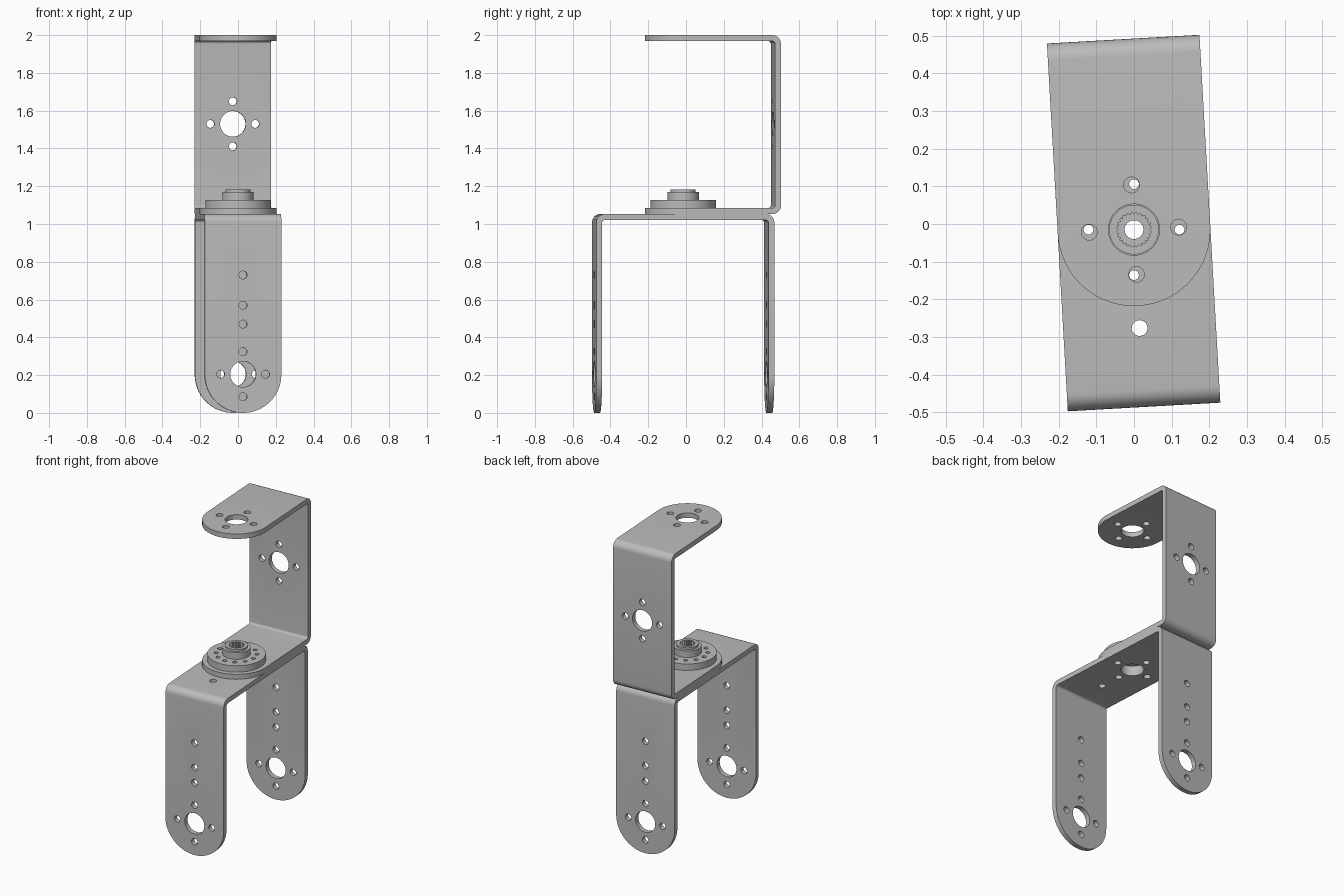
import bpy, bmesh, math
from math import sin, cos, pi
from mathutils import Vector, Matrix

cube = bpy.data.objects.get("Cube")
if cube:
    bpy.data.objects.remove(cube)

HALF_W = 0.203           # half the bracket width, also the tip radius
RING = 0.119             # distance of small holes from a large hole
PIVOT = Matrix.Translation((0, -0.015, 0))
TURN = PIVOT @ Matrix.Rotation(math.radians(3.25), 4, 'Z')

metal = bpy.data.materials.new("grey metal")
metal.use_nodes = True
grey = (0.5, 0.5, 0.5, 1)
metal.diffuse_color = grey
metal.node_tree.nodes["Principled BSDF"].inputs["Base Color"].default_value = grey


def make_object(name, bm):
    bmesh.ops.recalc_face_normals(bm, faces=bm.faces)
    mesh = bpy.data.meshes.new(name)
    bm.to_mesh(mesh)
    bm.free()
    obj = bpy.data.objects.new(name, mesh)
    bpy.context.scene.collection.objects.link(obj)
    return obj


def add_prism(bm, points, vector):
    """Extrude a closed outline of 3D points."""
    face = bm.faces.new([bm.verts.new(p) for p in points])
    out = bmesh.ops.extrude_face_region(bm, geom=[face], use_keep_orig=True)
    verts = [g for g in out["geom"] if isinstance(g, bmesh.types.BMVert)]
    bmesh.ops.translate(bm, verts=verts, vec=vector)


def add_hole(bm, centre, axis, radius, depth, sides=40):
    turn = Vector((0, 0, 1)).rotation_difference(Vector(axis)).to_matrix().to_4x4()
    bmesh.ops.create_cone(bm, cap_ends=True, segments=sides, radius1=radius,
                          radius2=radius, depth=depth,
                          matrix=Matrix.Translation(centre) @ turn)


def boolean(obj, cutter, operation):
    """Apply a boolean and discard the cutter."""
    cutter.hide_render = True
    mod = obj.modifiers.new("cut", 'BOOLEAN')
    mod.operation, mod.object, mod.solver = operation, cutter, 'EXACT'
    graph = bpy.context.evaluated_depsgraph_get()
    mesh = bpy.data.meshes.new_from_object(obj.evaluated_get(graph))
    obj.modifiers.clear()
    obj.data = mesh
    bpy.data.objects.remove(cutter)


def finish(obj, matrix):
    obj.data.materials.clear()
    obj.data.materials.append(metal)
    obj.data.shade_smooth()
    obj.data.set_sharp_from_angle(angle=math.radians(30))
    obj.data.transform(matrix)


def fillet(corners):
    """Round the square corners of a (y, z, radius) outline."""
    result = []
    for i, (y, z, r) in enumerate(corners):
        p = Vector((y, z))
        if r == 0:
            result.append(p)
            continue
        a = (Vector(corners[i - 1][:2]) - p).normalized()
        b = (Vector(corners[(i + 1) % len(corners)][:2]) - p).normalized()
        centre = p + r * (a + b)
        for k in range(9):
            t = k * pi / 16
            result.append(centre - r * (b * cos(t) + a * sin(t)))
    return result


def bracket(name, corners, to_3d, length, tip_depth, add_holes):
    """Bent strip, trimmed to a round-ended outline and drilled."""
    bm = bmesh.new()
    add_prism(bm, [(-0.25, p.x, p.y) for p in fillet(corners)], (0.5, 0, 0))
    obj = make_object(name, bm)
    arc = [pi + pi * k / 48 for k in range(49)]
    outline = [(HALF_W * cos(t), HALF_W * sin(t)) for t in arc]
    outline += [(HALF_W, length), (-HALF_W, length)]
    bm = bmesh.new()
    add_prism(bm, [to_3d(u, v) for u, v in outline], tip_depth)
    boolean(obj, make_object("trim", bm), 'INTERSECT')
    bm = bmesh.new()
    add_holes(bm)
    boolean(obj, make_object("drills", bm), 'DIFFERENCE')
    finish(obj, TURN)


def hole_group(bm, centre, axis, side, depth):
    """One large hole with four small ones around it."""
    add_hole(bm, centre, axis, 0.068, depth, 48)
    for direction in (Vector((1, 0, 0)), Vector(side)):
        for s in (-1, 1):
            add_hole(bm, Vector(centre) + direction * s * RING, axis, 0.021, depth, 24)


def lower_holes(bm):
    hole_group(bm, (0, 0, 0.205), (0, 1, 0), (0, 0, 1), 1.2)
    for z in (0.47, 0.57, 0.73):
        add_hole(bm, (0, 0, z), (0, 1, 0), 0.021, 1.2, 24)
    hole_group(bm, (0, 0, 1.04), (0, 0, 1), (0, 1, 0), 0.2)
    for y in (-0.262, 0.262):
        add_hole(bm, (0, y, 1.04), (0, 0, 1), 0.021, 0.2, 24)


def upper_holes(bm):
    for z in (1.07, 1.983):
        hole_group(bm, (0, 0, z), (0, 0, 1), (0, 1, 0), 0.2)
    hole_group(bm, (0, 0.49, 1.53), (0, 1, 0), (0, 0, 1), 0.2)


# Lower bracket: two round-ended legs under a flat bridge
bracket("lower_bracket",
        [(-0.472, -0.1, 0), (-0.472, 1.053, 0.045), (0.472, 1.053, 0.045),
         (0.472, -0.1, 0), (0.441, -0.1, 0), (0.441, 1.021, 0.014),
         (-0.441, 1.021, 0.014), (-0.441, -0.1, 0)],
        lambda u, v: (u, -0.6, v + HALF_W), 1.2, (0, 1.2, 0), lower_holes)

# Upper bracket: back wall with two round-ended plates facing forward
bracket("upper_bracket",
        [(-0.3, 1.053, 0), (0.507, 1.053, 0.045), (0.507, 2, 0.045),
         (-0.3, 2, 0), (-0.3, 1.968, 0), (0.476, 1.968, 0.014),
         (0.476, 1.085, 0.014), (-0.3, 1.085, 0)],
        lambda u, v: (u, v, 0.9), 0.7, (0, 0, 1.2), upper_holes)

# Round servo disc with a stepped hub
bm = bmesh.new()
profile = [(0, 1.085), (0.173, 1.085), (0.173, 1.127), (0.083, 1.127),
           (0.083, 1.17), (0.066, 1.17), (0.066, 1.183), (0, 1.183)]
verts = [bm.verts.new((r, 0, z)) for r, z in profile]
edges = [bm.edges.new(pair) for pair in zip(verts, verts[1:])]
bmesh.ops.spin(bm, geom=verts + edges, cent=(0, 0, 0), axis=(0, 0, 1),
               angle=2 * pi, steps=64)
bmesh.ops.remove_doubles(bm, verts=bm.verts, dist=0.0005)
disc = make_object("servo_disc", bm)

# Ring of screw holes and the central screw hole
bm = bmesh.new()
add_hole(bm, (0, 0, 1.1), (0, 0, 1), 0.025, 0.3, 32)
for k in range(12):
    t = k * pi / 6
    add_hole(bm, (0.121 * cos(t), 0.121 * sin(t), 1.1), (0, 0, 1), 0.013, 0.2, 20)
boolean(disc, make_object("screw_drills", bm), 'DIFFERENCE')

# Toothed socket in the hub
bm = bmesh.new()
teeth = [(0.047 if k % 2 else 0.041, k * pi / 24) for k in range(48)]
add_prism(bm, [(r * cos(t), r * sin(t), 1.115) for r, t in teeth], (0, 0, 0.2))
boolean(disc, make_object("socket_cutter", bm), 'DIFFERENCE')
finish(disc, PIVOT)
